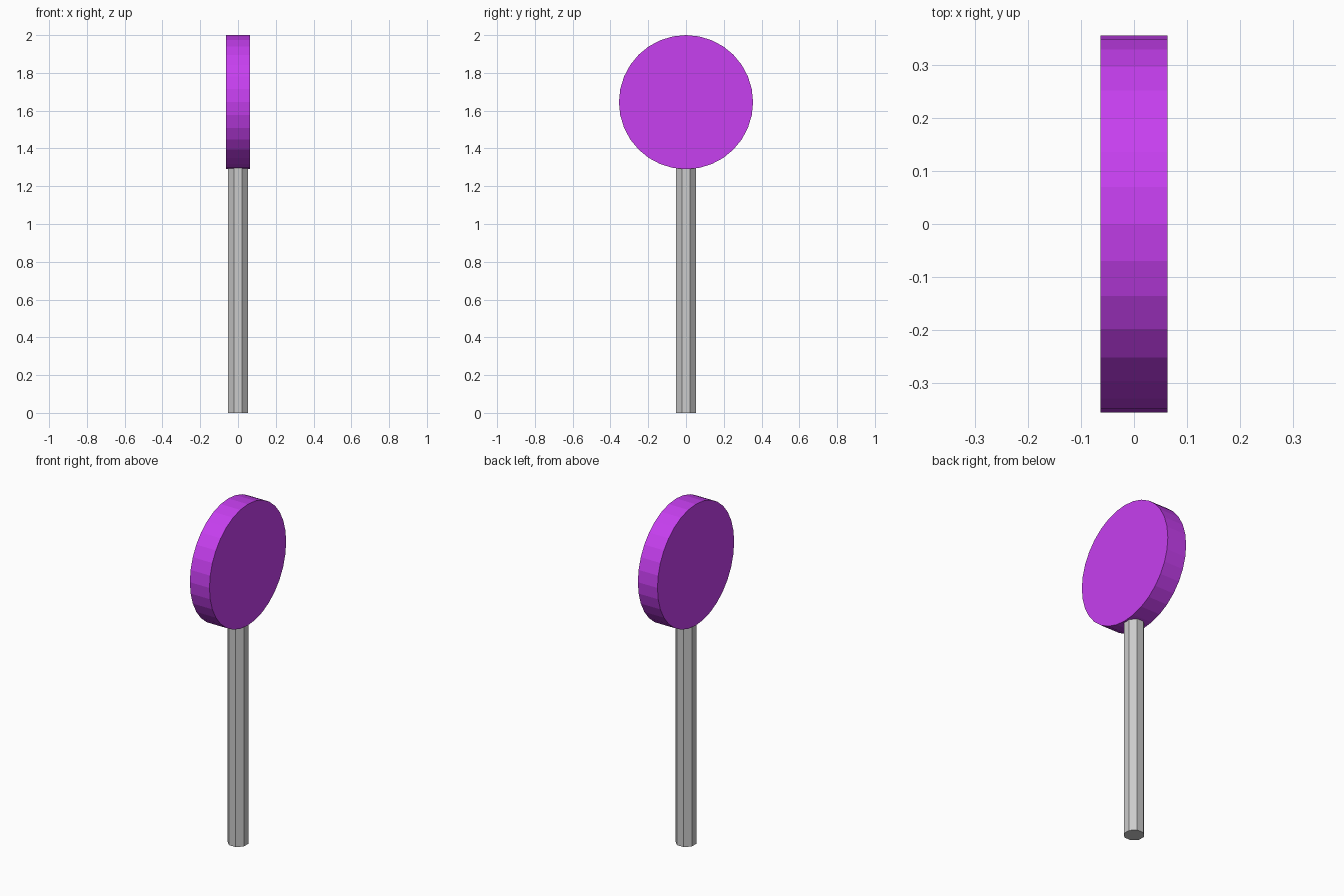
import bpy
from math import radians

if "Cube" in bpy.data.objects:
    bpy.data.objects.remove(bpy.data.objects["Cube"])

# Stick: eight flat sides, flats facing the axes, top tucked into the disc
STICK_TOP = 1.31
bpy.ops.mesh.primitive_cylinder_add(
    vertices=8, radius=0.057, depth=STICK_TOP,
    location=(0, 0, STICK_TOP / 2), rotation=(0, 0, radians(22.5)))
bpy.context.object.name = "stick"

# Round head: 32-sided flat disc facing left and right
RADIUS = 0.355
bpy.ops.mesh.primitive_cylinder_add(
    vertices=32, radius=RADIUS, depth=0.127,
    location=(0, 0, 2 - RADIUS), rotation=(0, radians(90), 0))
head = bpy.context.object
head.name = "round_head"

purple = bpy.data.materials.new("purple")
purple.diffuse_color = (0.57, 0.05, 0.87, 1)
purple.use_nodes = True
purple.node_tree.nodes["Principled BSDF"].inputs["Base Color"].default_value = purple.diffuse_color
head.data.materials.append(purple)
